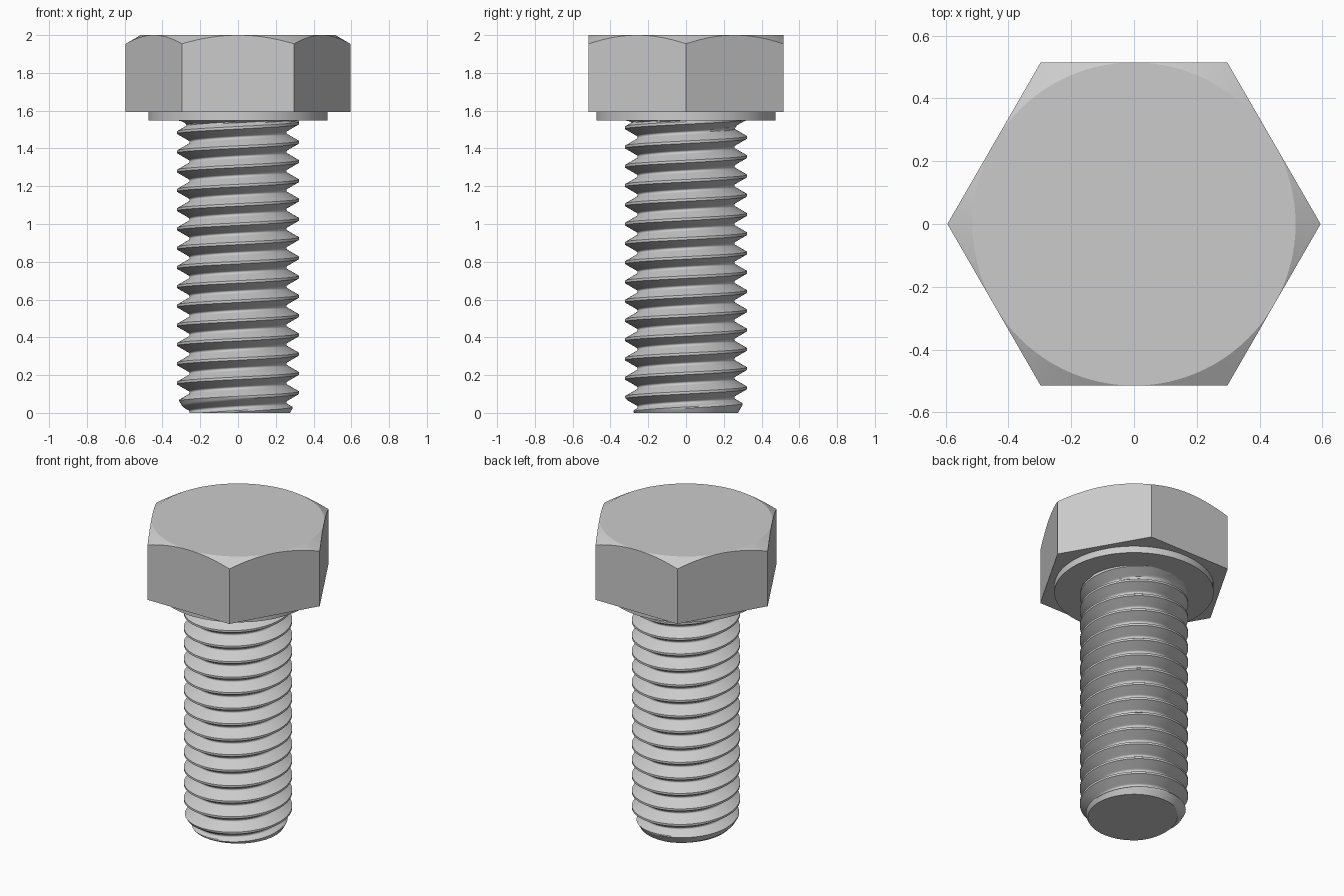
import bpy, bmesh
from math import sin, cos, pi, radians, tan, sqrt

if "Cube" in bpy.data.objects:
    bpy.data.objects.remove(bpy.data.objects["Cube"])

N = 96                       # segments around the axis
PITCH, CREST = 0.102, 0.323
PHASE = 0.005                # height of the lowest crest at angle 0
SHANK_TOP, HEAD_BOTTOM, TOP = 1.548, 1.592, 2.0
FLAT = 0.515                 # half the width across flats


def loft(name, rows, cols, point, angle=30):
    """Skin a grid of points around z, weld it and cap both ends."""
    bm = bmesh.new()
    grid = [[bm.verts.new(point(j, 2 * pi * i / cols)) for i in range(cols + 1)]
            for j in range(rows)]
    for a, b in zip(grid, grid[1:]):
        for i in range(cols):
            bm.faces.new((a[i], a[i + 1], b[i + 1], b[i]))
    bmesh.ops.remove_doubles(bm, verts=bm.verts, dist=1e-5)
    bmesh.ops.holes_fill(bm, edges=[e for e in bm.edges if e.is_boundary], sides=0)
    bmesh.ops.recalc_face_normals(bm, faces=bm.faces)
    mesh = bpy.data.meshes.new(name)
    bm.to_mesh(mesh)
    bm.free()
    obj = bpy.data.objects.new(name, mesh)
    bpy.context.collection.objects.link(obj)
    bpy.ops.object.select_all(action='DESELECT')
    obj.select_set(True)
    bpy.context.view_layer.objects.active = obj
    bpy.ops.object.shade_smooth_by_angle(angle=radians(angle))
    return obj


# Hexagonal head with a 30 degree conical chamfer on top
def head_point(j, t):
    r = FLAT / cos((t % (pi / 3)) - pi / 6)
    if j == 2:
        r, z = FLAT, TOP
    else:
        z = HEAD_BOTTOM if j == 0 else TOP - (r - FLAT) * tan(radians(30))
    return r * cos(t), r * sin(t), z


loft("hex_head", 3, N, head_point, 12)


# Washer face under the head
loft("washer_face", 2, N, lambda j, t: (
    0.475 * cos(t), 0.475 * sin(t), (SHANK_TOP, HEAD_BOTTOM)[j]))


# Threaded shank: helical 60 degree thread, rounded root, end chamfer, neck fillet
PROFILE = [0, 0.065, 0.13, 0.195, 0.26, 0.325, 0.38, 0.415, 0.44, 0.47,
           0.5, 0.53, 0.56, 0.585, 0.62, 0.675, 0.74, 0.805, 0.87, 0.935]
K = len(PROFILE)
FILLET, ROUND = 0.065, 0.01
VALLEY = CREST - 0.435 * PITCH * sqrt(3)      # radius of the sharp V bottom


def radius(z, t):
    u = ((z - PHASE) / PITCH - t / (2 * pi)) % 1.0
    d = min(u, 1 - u) * PITCH                 # axial distance from crest
    x = PITCH / 2 - d                         # axial distance from root
    if x < ROUND * cos(pi / 6):
        r = VALLEY + 2 * ROUND - sqrt(ROUND ** 2 - x ** 2)
    else:
        r = min(CREST, VALLEY + x * sqrt(3))
    r = min(r, 0.275 + z * 0.577)             # end chamfer
    h = min(FILLET, max(0, z - (SHANK_TOP - FILLET)))
    neck = VALLEY + ROUND + FILLET - sqrt(FILLET ** 2 - h ** 2)
    return max(r, neck) if h > 0 else r


def shank_point(j, t):
    z = PHASE + PITCH * (j // K - 2 + PROFILE[j % K] + t / (2 * pi))
    z = min(max(z, 0), SHANK_TOP + 0.01)
    r = radius(z, t)
    return r * cos(t), r * sin(t), z


loft("threaded_shank", 19 * K, N, shank_point)
